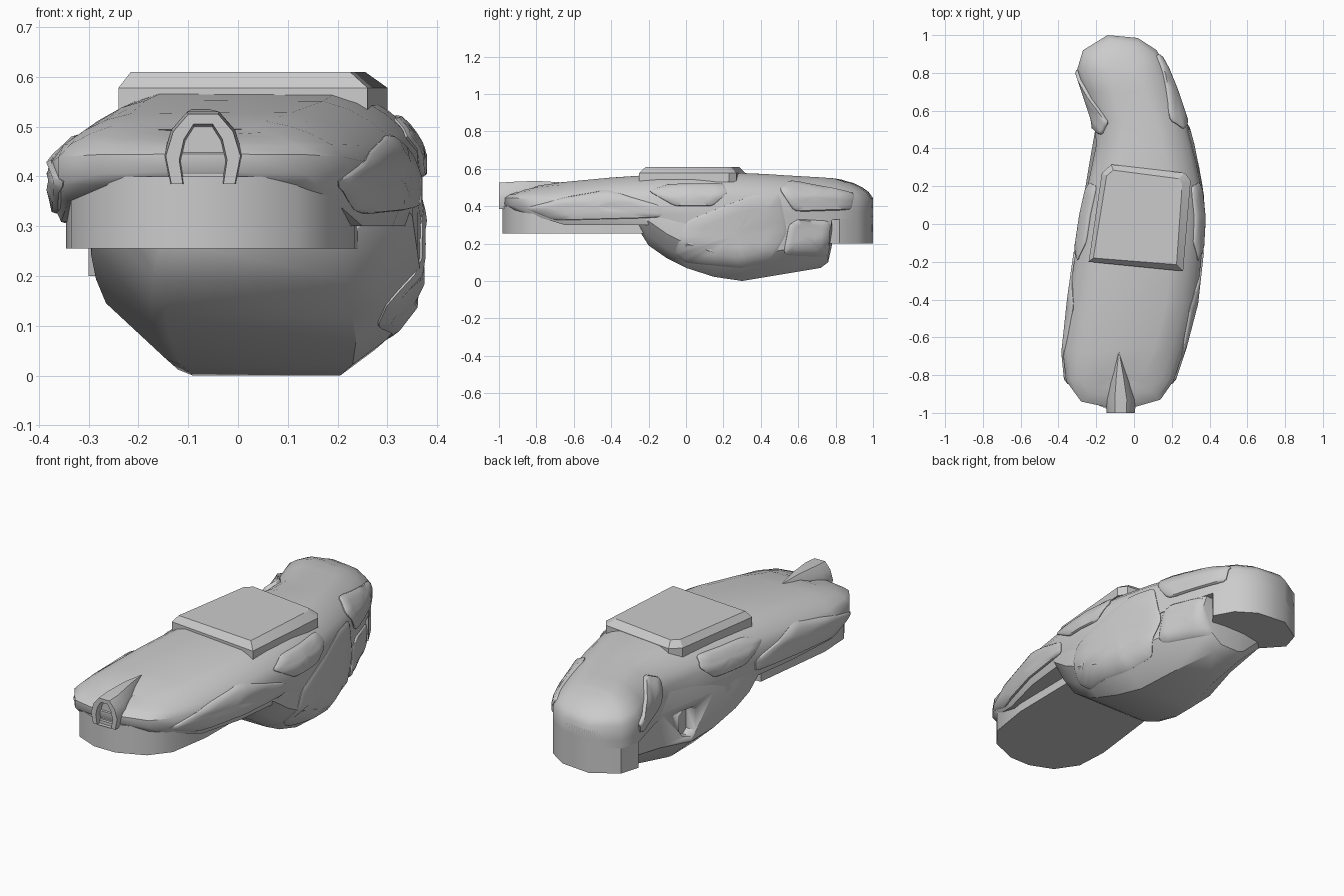
import bpy, bmesh, math
from mathutils import Vector
from mathutils.bvhtree import BVHTree

if "Cube" in bpy.data.objects:
    bpy.data.objects.remove(bpy.data.objects["Cube"])


def make(name, verts, faces, angle=38):
    me = bpy.data.meshes.new(name)
    me.from_pydata([tuple(v) for v in verts], [], faces)
    bm = bmesh.new()
    bm.from_mesh(me)
    bmesh.ops.recalc_face_normals(bm, faces=bm.faces)
    bm.to_mesh(me)
    bm.free()
    ob = bpy.data.objects.new(name, me)
    bpy.context.collection.objects.link(ob)
    bpy.ops.object.select_all(action='DESELECT')
    ob.select_set(True)
    bpy.context.view_layer.objects.active = ob
    bpy.ops.object.shade_smooth_by_angle(angle=math.radians(angle))
    return ob


def lerp(table, t):
    if t <= table[0][0]:
        return table[0][1]
    for (a, u), (b, v) in zip(table, table[1:]):
        if t <= b:
            return u + (v - u) * (t - a) / (b - a)
    return table[-1][1]


def loft(name, rings, caps=(True, True), angle=38):
    n = len(rings[0])
    verts = [v for r in rings for v in r]
    faces = [(k*n + i, k*n + (i+1) % n, (k+1)*n + (i+1) % n, (k+1)*n + i)
             for k in range(len(rings) - 1) for i in range(n)]
    if caps[0]:
        faces.append(tuple(range(n)))
    if caps[1]:
        faces.append(tuple(range(len(verts) - n, len(verts))))
    return make(name, verts, faces, angle)


def prism(name, pts, z0, z1):
    return loft(name, [[(x, y, z0) for x, y in pts], [(x, y, z1) for x, y in pts]])


# Upper shell: curved plan outline, stacked rings drawn in towards a spine
left = [(-.14, -.97), (-.28, -.94), (-.36, -.83), (-.375, -.68), (-.345, -.4), (-.31, -.15), (-.28, .05),
        (-.235, .25), (-.2, .42), (-.21, .55), (-.26, .7), (-.3, .82), (-.27, .92), (-.14, 1)]
right = [(0, -.97), (.14, -.93), (.21, -.83), (.27, -.65), (.33, -.42), (.36, -.15), (.37, .03),
         (.35, .22), (.31, .42), (.28, .53), (.22, .71), (.175, .82), (.12, .92), (.02, .985)]
outline = left + right[::-1]
spine = [(-.75, -.08), (-.15, .02), (.05, .045), (.4, .05), (.78, -.05)]
z_top = [(-1, .485), (-.8, .515), (-.25, .567), (.3, .58), (.6, .56), (.8, .55), (1, .535)]
z_bot = [(-.97, .39), (-.93, .38), (-.82, .35), (-.65, .3), (.5, .3), (.8, .33)]


def shell_ring(d, frac):
    ring = []
    for x, y in outline:
        cy = max(-.75, min(.78, y))
        p = Vector((x, y))
        toward = (Vector((lerp(spine, cy), cy)) - p).normalized()
        dd = 0 if frac == 0 and y > 0 else d
        q = p + toward * dd
        b, t = lerp(z_bot, y), lerp(z_top, y)
        ring.append((q.x, q.y, b + (t - b) * frac))
    return ring


rings = [shell_ring(d, f) for d, f in
         [(.02, 0), (0, .2), (0, .55), (.025, .71), (.065, .84), (.11, .94), (.16, 1)]]
n, m = len(outline), len(left)
verts = [v for r in rings for v in r]
faces = [(k*n + i, k*n + (i+1) % n, (k+1)*n + (i+1) % n, (k+1)*n + i)
         for k in range(len(rings) - 1) for i in range(n)]
for base in (0, (len(rings) - 1) * n):
    faces += [(base + i, base + i + 1, base + n - 2 - i, base + n - 1 - i) for i in range(m - 1)]
shell = make("upper_shell", verts, faces, 45)

# Lower body: sections from front to back
sections = []
for y, xl, xr, zb in [(-.25, -.27, .335, .27), (-.2, -.29, .35, .19), (-.1, -.295, .36, .12),
                      (0, -.285, .367, .07), (.15, -.265, .36, .022), (.3, -.24, .335, 0),
                      (.5, -.205, .285, .033), (.72, -.2, .215, .07), (.76, -.19, .2, .1), (.78, -.18, .185, .19)]:
    h = min(.13, .4 - zb)
    sections.append([(xl + .02, y, .42), (xl, y, .33), (xl, y, zb + h * .95), (xl + .12, y, zb + .012),
                     (xl + .15, y, zb), (xr - .13, y, zb), (xr - .06, y, zb + h * .4),
                     (xr, y, zb + h), (xr, y, .34), (xr - .02, y, .42)])
lower = loft("lower_body", sections, angle=32)

# Surface used to drape the raised side panels
sv, sf = [], []
for ob in (shell, lower):
    o = len(sv)
    sv += [v.co.copy() for v in ob.data.vertices]
    sf += [[o + i for i in p.vertices] for p in ob.data.polygons]
surface = BVHTree.FromPolygons(sv, sf)


def panel(name, poly, side, height=.01):
    pts = []
    for i, p in enumerate(poly):
        a, p, c = Vector(poly[i - 1]), Vector(p), Vector(poly[(i + 1) % len(poly)])
        p0, p1 = p.lerp(a, .14), p.lerp(c, .14)
        e = c.lerp(p, .14)
        pts += [p0, p.lerp((p0 + p1) / 2, .5)] + [p1.lerp(e, t / 4) for t in range(4)]
    mid = sum(pts, Vector((0, 0))) / len(pts)
    layers = []
    for s, off in [(1, -.012), (1, height * .4), (.93, height), (.65, height), (.35, height), (.02, height)]:
        ring = []
        for p in pts:
            q = mid + (p - mid) * s
            hit = surface.ray_cast(Vector((side * 2, q.x, q.y)), Vector((-side, 0, 0)))
            if hit[0] is None:
                hit = surface.find_nearest(Vector((side * .3, q.x, q.y)))
            nrm = hit[1] if hit[1].x * side > 0 else Vector((side, 0, 0))
            ring.append(hit[0] + nrm * off)
        layers.append(ring)
    return loft(name, layers, (False, True), 50)


# Raised side panels, given as (y, z) outlines
front_strip = [(-.86, .39), (-.62, .45), (-.42, .485), (-.13, .4), (-.13, .34), (-.7, .325)]
upper_plate = [(-.2, .48), (-.1, .515), (.2, .52), (.22, .47), (.14, .4), (-.06, .4)]
for side, word in ((1, "right"), (-1, "left")):
    panel(word + "_front_strip", front_strip, side)
    panel(word + "_upper_plate", upper_plate, side)
panel("right_big_plate", [(-.06, .15), (0, .32), (.36, .46), (.5, .46), (.54, .26), (.45, .1), (.3, .07), (.0, .1)], 1)
panel("right_rear_square", [(.52, .14), (.55, .3), (.6, .33), (.77, .32), (.76, .13)], 1)
panel("right_rear_plate", [(.5, .49), (.55, .535), (.9, .47), (.88, .38), (.58, .37)], 1, .013)
panel("left_rear_lump", [(.47, .5), (.54, .53), (.82, .43), (.8, .37), (.53, .38)], -1, .018)

# Window recess in the left side of the lower body
window = [(.27, .17), (.3, .15), (.36, .17), (.38, .2), (.38, .28), (.35, .3), (.29, .3), (.27, .28)]
cutter = loft("window_cutter", [[(x, y, z) for y, z in window] for x in (-.4, -.19)])
cutter.hide_render = True
cutter.hide_set(True)
cut = lower.modifiers.new("window", 'BOOLEAN')
cut.operation = 'DIFFERENCE'
cut.object = cutter

# Front sole block and rear foot
prism("front_sole", [(-.14, -.98), (-.02, -.98), (.12, -.92), (.2, -.82), (.235, -.6), (.24, -.2),
                     (-.29, -.2), (-.345, -.65), (-.335, -.82), (-.26, -.93)], .255, .4)
foot = [p for p in left if p[1] > .75] + [p for p in right if p[1] > .75][::-1]
prism("rear_foot", foot + [(.1, .72), (-.2, .71)], .2, .42)

# Top pad with sloped edges
base = [(-.24, -.2), (.26, -.25), (.3, .23), (.27, .27), (-.12, .315), (-.17, .27)]
top = [(-.215, -.18), (.225, -.215), (.255, .21), (.235, .24), (-.11, .285), (-.145, .255)]
loft("top_pad", [[(x, y, .53) for x, y in base], [(x, y, .578) for x, y in base],
                 [(x, y, .61) for x, y in top]], angle=25)


# Tapered nose ridge with an arched slot in its face
def arch(y, cx, w, z0, z1):
    shape = [(-.85, 0), (-1, .4), (-.8, .75), (-.4, 1), (.4, 1), (.8, .75), (1, .4), (.85, 0)]
    return [(cx + w * a, y, z0 + (z1 - z0) * b) for a, b in shape]


loft("nose_ridge", [arch(-.965, -.07, .045, .385, .5), arch(-1, -.07, .048, .385, .505),
                    arch(-1, -.07, .075, .385, .525), arch(-.93, -.07, .08, .385, .53),
                    arch(-.8, -.075, .045, .42, .535), arch(-.68, -.08, .004, .5, .528)])
